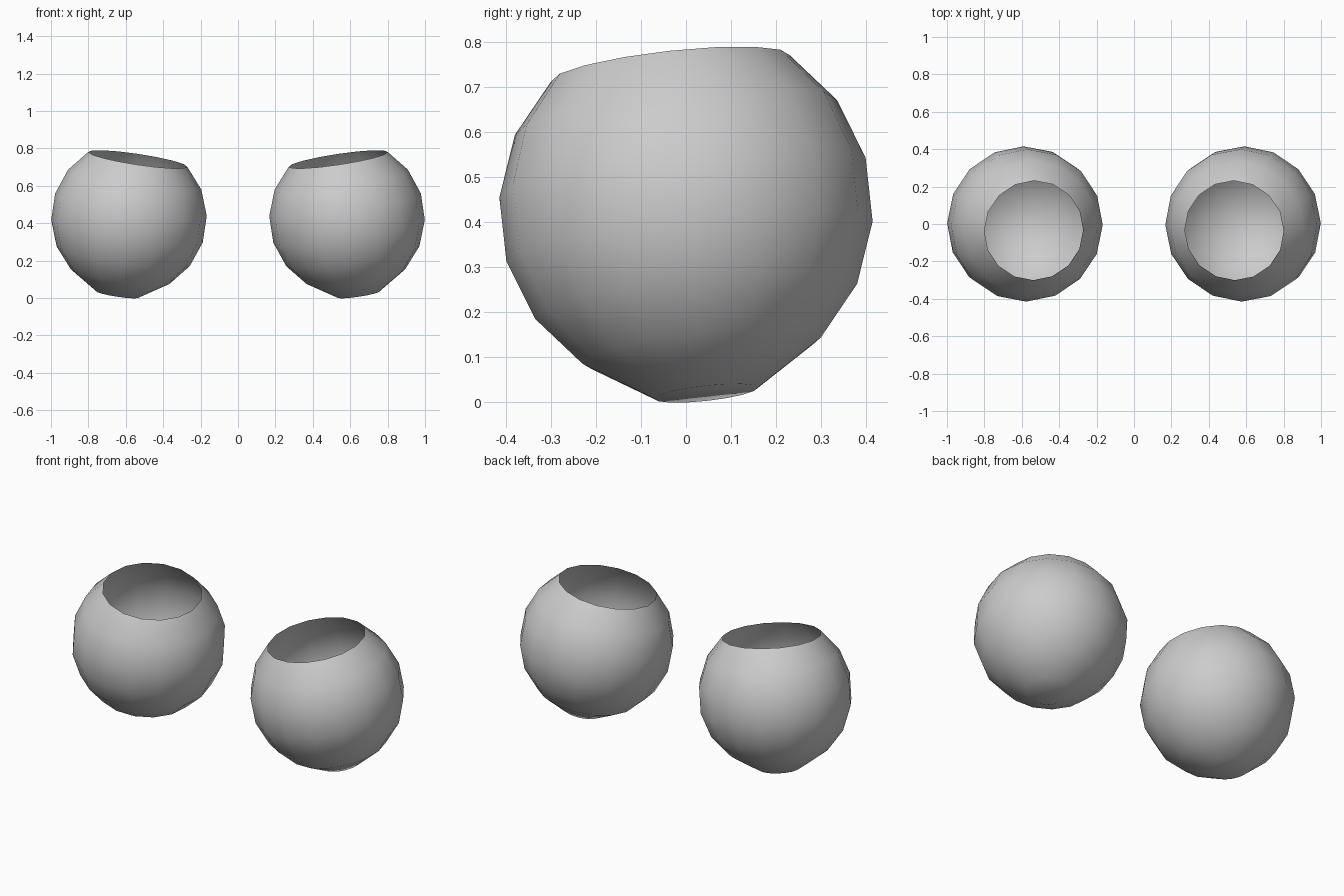
import bpy, bmesh, math
from mathutils import Vector

if "Cube" in bpy.data.objects:
    bpy.data.objects.remove(bpy.data.objects["Cube"])

SEGMENTS = 16
RADIUS = 0.416

# open sphere profile: rings every 20 degrees from the rim down, then a small flat base
profile = [(RADIUS * math.sin(math.radians(a)), RADIUS * math.cos(math.radians(a)))
           for a in range(40, 141, 20)]
profile.append((0.115, -0.416))


def open_bowl(name, side):
    bm = bmesh.new()
    rings = []
    for r, z in profile:
        rings.append([bm.verts.new((r * math.cos(2 * math.pi * i / SEGMENTS),
                                    r * math.sin(2 * math.pi * i / SEGMENTS), z))
                      for i in range(SEGMENTS)])
    for upper, lower in zip(rings, rings[1:]):
        for i in range(SEGMENTS):
            j = (i + 1) % SEGMENTS
            bm.faces.new((upper[i], lower[i], lower[j], upper[j]))
    # flat base
    bm.faces.new(list(reversed(rings[-1])))
    for f in bm.faces:
        f.smooth = True

    # tilt the opening inward and to the front
    axis = Vector((-0.15 * side, -0.11, 1)).normalized()
    turn = Vector((0, 0, 1)).rotation_difference(axis)
    mesh = bpy.data.meshes.new(name)
    bm.to_mesh(mesh)
    bm.free()
    mesh.transform(turn.to_matrix().to_4x4())
    obj = bpy.data.objects.new(name, mesh)
    obj.location = (0.583 * side, 0, 0.428)
    bpy.context.collection.objects.link(obj)


# mirrored pair
open_bowl("right_bowl", 1)
open_bowl("left_bowl", -1)
